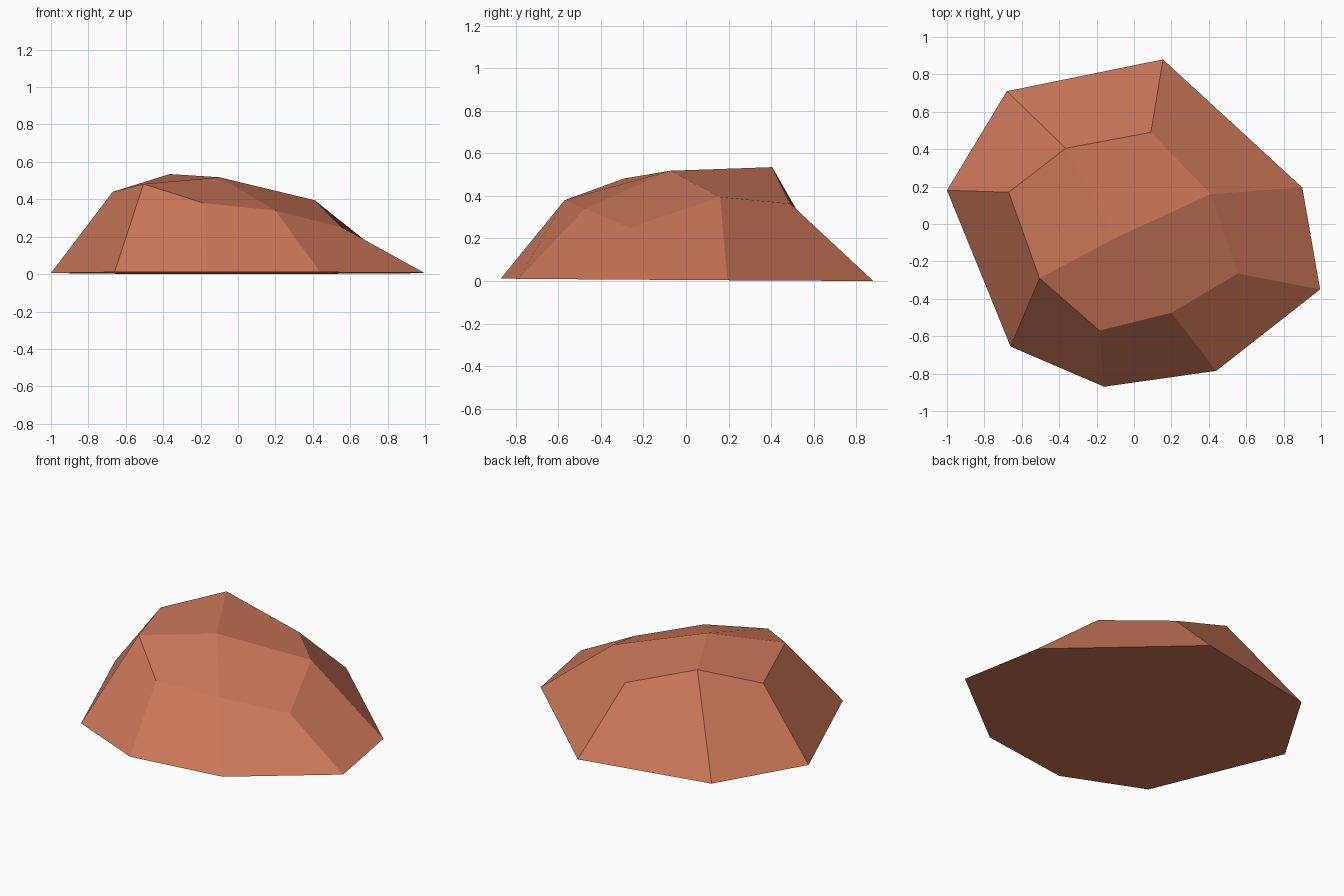
import bpy
import bmesh

cube = bpy.data.objects.get("Cube")
if cube:
    bpy.data.objects.remove(cube, do_unlink=True)

# Clay colour
clay = bpy.data.materials.new("terracotta")
clay.use_nodes = True
colour = (0.6, 0.185, 0.1, 1)
clay.diffuse_color = colour
shader = clay.node_tree.nodes["Principled BSDF"]
shader.inputs["Base Color"].default_value = colour
shader.inputs["Roughness"].default_value = 0.9

# Outline on the ground, and the shoulder ring above it
ground = [(-1, .18), (-.68, .71), (.155, .88), (.9, .195),
          (.995, -.35), (.44, -.785), (-.16, -.87), (-.66, -.655)]
shoulder = [(-.67, .17, .44), (-.365, .405, .535), (.09, .49, .363), (.41, .16, .395),
            (.555, -.265, .25), (.2, -.475, .34), (-.185, -.57, .38), (-.505, -.29, .482)]

bm = bmesh.new()
# The underside leans very slightly up towards the front
low = [bm.verts.new((x, y, .006 - .0065 * y - .001 * x)) for x, y in ground]
high = [bm.verts.new(p) for p in shoulder]
peak = bm.verts.new((-.1, -.075, .518))

# Underside and sloping sides
bm.faces.new(low)
count = len(low)
for i in range(count):
    j = (i + 1) % count
    bm.faces.new((low[i], low[j], high[j], high[i]))

# Four facets meeting at the peak
for i in range(1, count, 2):
    bm.faces.new((peak, *(high[(i + k) % count] for k in range(3))))

bmesh.ops.recalc_face_normals(bm, faces=bm.faces)
mesh = bpy.data.meshes.new("rock")
bm.to_mesh(mesh)
bm.free()
mesh.materials.append(clay)
rock = bpy.data.objects.new("rock", mesh)
bpy.context.collection.objects.link(rock)
